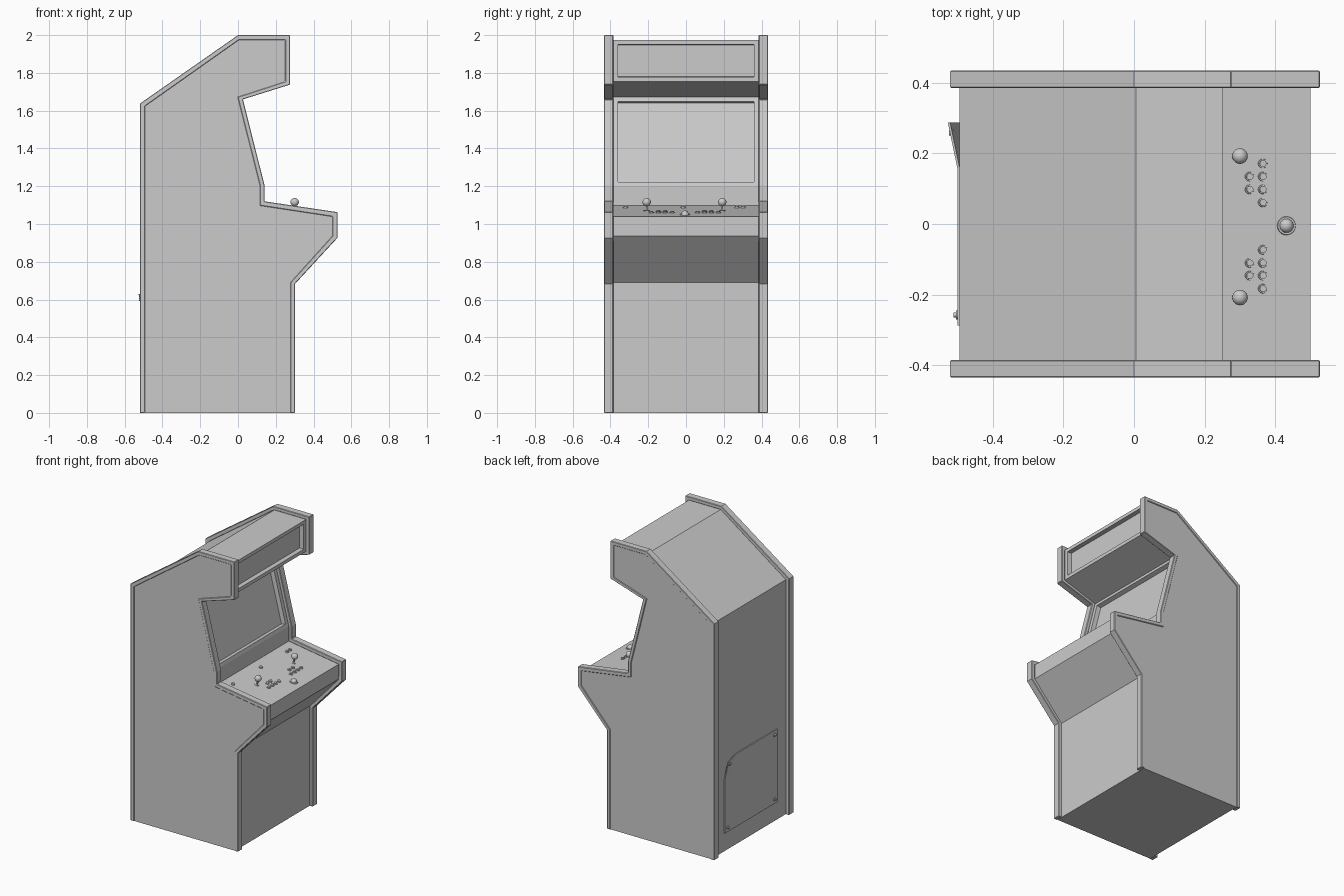
import bpy, bmesh, math
from mathutils import Matrix, Vector

if "Cube" in bpy.data.objects:
    bpy.data.objects.remove(bpy.data.objects["Cube"])

# Side silhouettes (x, z), from back bottom round to front bottom
OUTER = [(-.52, 0), (-.52, 1.637), (0, 2), (.276, 2), (.276, 1.738), (.026, 1.66),
         (.141, 1.203), (.141, 1.12), (.526, 1.063), (.526, .926), (.302, .683), (.302, 0)]
INNER = [(-.493, 0), (-.493, 1.623), (.006, 1.975), (.25, 1.975), (.25, 1.754), (-.002, 1.672),
         (.117, 1.2), (.117, 1.097), (.499, 1.039), (.499, .936), (.277, .69), (.277, 0)]
Y_IN, Y_SIDE, Y_RIM = .385, .428, .434


def finish(bm, name, smooth=False):
    bmesh.ops.recalc_face_normals(bm, faces=bm.faces)
    me = bpy.data.meshes.new(name)
    bm.to_mesh(me)
    bm.free()
    if smooth:
        me.shade_smooth()
    ob = bpy.data.objects.new(name, me)
    bpy.context.collection.objects.link(ob)
    if smooth:
        bpy.ops.object.select_all(action='DESELECT')
        ob.select_set(True)
        bpy.context.view_layer.objects.active = ob
        bpy.ops.object.shade_smooth_by_angle(angle=math.radians(40))
    return ob


# Cabinet body: extruded silhouette with recessed marquee and screen
bm = bmesh.new()
n = len(INNER)
left = [bm.verts.new((x, -Y_IN, z)) for x, z in INNER]
right = [bm.verts.new((x, Y_IN, z)) for x, z in INNER]
walls = [bm.faces.new((left[i], left[(i + 1) % n], right[(i + 1) % n], right[i])) for i in range(n)]
caps = [bm.faces.new(left), bm.faces.new(right)]
bmesh.ops.recalc_face_normals(bm, faces=bm.faces)
for face in (walls[3], walls[5]):
    bmesh.ops.inset_individual(bm, faces=[face], thickness=.034)
    bmesh.ops.inset_individual(bm, faces=[face], thickness=.003, depth=-.03)
for cap, s in zip(caps, (-1, 1)):
    ext = bmesh.ops.extrude_face_region(bm, geom=[cap])['geom']
    verts = [v for v in ext if isinstance(v, bmesh.types.BMVert)]
    bmesh.ops.translate(bm, verts=verts, vec=(0, s * (Y_SIDE - Y_IN), 0))
finish(bm, "cabinet_body")

# Raised edge trim around both side panels
for name, s in (("edge_trim_right", -1), ("edge_trim_left", 1)):
    bm = bmesh.new()
    rows = [[bm.verts.new((x, s * y, z)) for x, z in prof]
            for prof, y in ((OUTER, Y_IN), (OUTER, Y_RIM), (INNER, Y_RIM), (INNER, Y_IN))]
    for a in range(4):
        r, q = rows[a], rows[(a + 1) % 4]
        for i in range(n - 1):
            bm.faces.new((r[i], r[i + 1], q[i + 1], q[i]))
    for i in (0, n - 1):
        bm.faces.new([r[i] for r in rows])
    ob = finish(bm, name)
    bev = ob.modifiers.new("soft_edges", 'BEVEL')
    bev.width, bev.segments = .003, 1
    bev.limit_method, bev.angle_limit = 'ANGLE', math.radians(60)

# Control panel placement frame
(PX, PZ), (QX, QZ) = INNER[7], INNER[8]
TILT = math.atan2(PZ - QZ, QX - PX)


def on_panel(x, y):
    z = PZ - (x - PX) * math.tan(TILT)
    return Matrix.Translation((x, y, z)) @ Matrix.Rotation(TILT, 4, 'Y')


def cyl(bm, m, r, z0, z1, r2=None, seg=20):
    bmesh.ops.create_cone(bm, cap_ends=True, segments=seg, radius1=r, radius2=r2 or r,
                          depth=z1 - z0, matrix=m @ Matrix.Translation((0, 0, (z0 + z1) / 2)))


def ball(bm, m, r, z):
    bmesh.ops.create_uvsphere(bm, u_segments=24, v_segments=14, radius=r,
                              matrix=m @ Matrix.Translation((0, 0, z)))


# Joysticks and their action buttons
for tag, stick_y, off in (("player_one", -.208, -.128), ("player_two", .192, .116)):
    bm = bmesh.new()
    m = on_panel(.293, stick_y)
    cyl(bm, m, .016, -.002, .002)
    cyl(bm, m, .005, 0, .04)
    ball(bm, m, .022, .046)
    finish(bm, tag + "_joystick", True)
    spots = [(.327, d) for d in (-.018, .018)] + [(.364, d) for d in (-.055, -.018, .018, .055)]
    bm = bmesh.new()
    for x, d in spots:
        m = on_panel(x, off + d)
        cyl(bm, m, .0135, -.002, .004, .0125)
        cyl(bm, m, .0095, .003, .009)
    finish(bm, tag + "_buttons", True)

# Start and coin buttons along the back of the panel
bm = bmesh.new()
for y in (-.32, -.015, .27, .303):
    m = on_panel(.185, y)
    cyl(bm, m, .0135, -.002, .004, .0125)
    cyl(bm, m, .0095, .003, .009)
finish(bm, "start_buttons", True)

# Trackball in its collar
bm = bmesh.new()
m = on_panel(.431, -.005)
cyl(bm, m, .027, -.002, .004, .025, 32)
ball(bm, m, .02, .002)
finish(bm, "trackball", True)

# Rear service door with one bent corner
D, B, T, X = .287, .125, .63, -.4995
bm = bmesh.new()
v = [bm.verts.new(p) for p in ((X, -D, B), (X, D, B), (X, D, T - .13), (X, D - .13, T),
                               (X, -D, T), (X - .027, D, T))]
bm.faces.new((v[0], v[4], v[3], v[2], v[1]))
bm.faces.new((v[2], v[3], v[5]))
bmesh.ops.recalc_face_normals(bm, faces=bm.faces)
plate = bm.faces[:]
ext = bmesh.ops.extrude_face_region(bm, geom=plate, use_keep_orig=True)['geom']
bmesh.ops.translate(bm, vec=(.0065, 0, 0), verts=[e for e in ext if isinstance(e, bmesh.types.BMVert)])
finish(bm, "service_door")

# Door screws
bm = bmesh.new()
for y, z, x in ((-.257, .155, X), (.257, .155, X), (-.257, .6, X), (.257, .6, X - .013)):
    m = Matrix.Translation((x, y, z)) @ Matrix.Rotation(-math.pi / 2, 4, 'Y')
    cyl(bm, m, .013, -.002, .004, seg=16)
    cyl(bm, m, .007, .003, .011, seg=12)
finish(bm, "door_screws", True)
